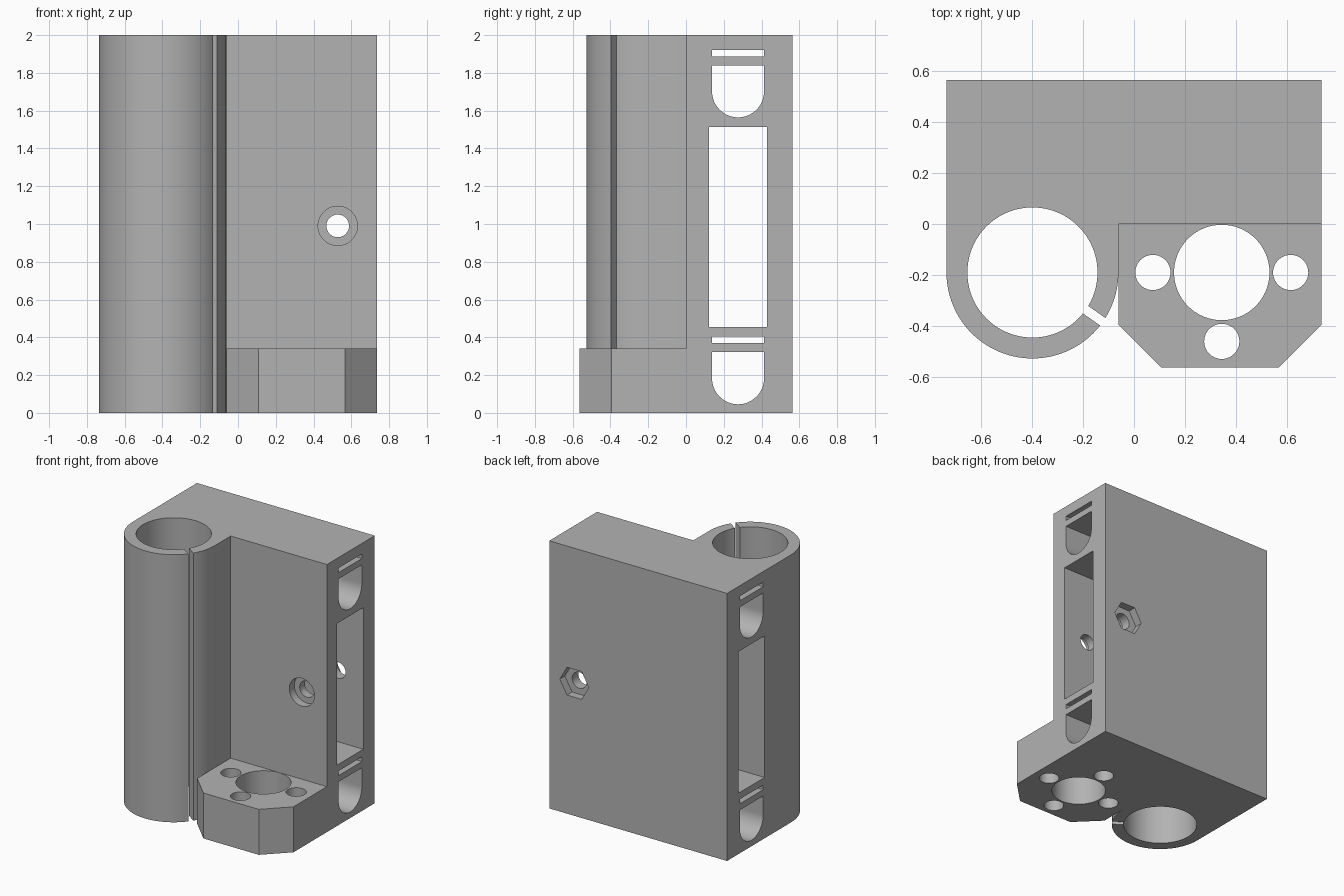
import bpy
import bmesh
from math import sin, cos, pi, radians
from mathutils import Matrix, Vector

cube = bpy.data.objects.get("Cube")
if cube:
    bpy.data.objects.remove(cube, do_unlink=True)

grey = bpy.data.materials.new("light_grey")
grey.use_nodes = True
colour = (0.45, 0.45, 0.45, 1)
grey.diffuse_color = colour
grey.node_tree.nodes["Principled BSDF"].inputs["Base Color"].default_value = colour

# Axis frames: a profile is drawn in the first two axes and extruded along the third
FRAMES = {
    "z": Matrix(((1, 0, 0), (0, 1, 0), (0, 0, 1))),
    "x": Matrix(((0, 0, 1), (1, 0, 0), (0, 1, 0))),
    "y": Matrix(((1, 0, 0), (0, 0, 1), (0, 1, 0))),
}


def prism(name, points, low, high, axis="z"):
    """Extrude a 2D outline along an axis."""
    frame = FRAMES[axis]
    bm = bmesh.new()
    face = bm.faces.new([bm.verts.new(frame @ Vector((u, v, low))) for u, v in points])
    extruded = bmesh.ops.extrude_face_region(bm, geom=[face])["geom"]
    moved = [g for g in extruded if isinstance(g, bmesh.types.BMVert)]
    bmesh.ops.translate(bm, verts=moved, vec=frame @ Vector((0, 0, high - low)))
    bmesh.ops.recalc_face_normals(bm, faces=bm.faces)
    mesh = bpy.data.meshes.new(name)
    bm.to_mesh(mesh)
    bm.free()
    mesh.materials.append(grey)
    obj = bpy.data.objects.new(name, mesh)
    bpy.context.collection.objects.link(obj)
    return obj


def arc(cx, cy, r, start, end, steps=48):
    angles = [radians(start + (end - start) * i / steps) for i in range(steps + 1)]
    return [(cx + r * cos(a), cy + r * sin(a)) for a in angles]


def circle(cx, cy, r, sides=64):
    return [(cx + r * cos(2 * pi * i / sides), cy + r * sin(2 * pi * i / sides))
            for i in range(sides)]


def rect(u0, u1, v0, v1):
    return [(u0, v0), (u1, v0), (u1, v1), (u0, v1)]


def combine(target, other, operation):
    """Apply a boolean and discard the helper."""
    other.hide_render = True
    mod = target.modifiers.new("boolean", "BOOLEAN")
    mod.operation = operation
    mod.solver = "EXACT"
    mod.object = other
    graph = bpy.context.evaluated_depsgraph_get()
    result = bpy.data.meshes.new_from_object(target.evaluated_get(graph))
    target.modifiers.clear()
    target.data = result
    bpy.data.objects.remove(other, do_unlink=True)


def cut(points, low, high, axis):
    combine(carriage, prism("cutter", points, low, high, axis), "DIFFERENCE")


W, BACK = 0.735, 0.565
RX, RY, R = -0.398, -0.19, 0.337

# Main block with the round rod sleeve
outline = [(-W, BACK)] + arc(RX, RY, R, 180, 360, 64) + [(RX + R, 0), (W, 0), (W, BACK)]
outline[1] = (-W, RY)
carriage = prism("carriage_body", outline, 0, 2)

# Nut flange with chamfered front corners, overlapping the block
flange = prism("nut_flange", [
    (-0.061, -0.395), (0.108, -0.563), (0.566, -0.563), (W, -0.395),
    (W, 0.06), (-0.1, 0.06), (-0.1, -0.12), (-0.061, -0.19)], 0, 0.34)
combine(carriage, flange, "UNION")

# Rod bore and clamping slit
cut(circle(RX, RY, 0.255, 96), -0.1, 2.1, "z")
direction = Vector((cos(radians(-35)), sin(radians(-35))))
side = Vector((-direction.y, direction.x)) * 0.018
centre = Vector((RX, RY))
inner, outer = centre + direction * 0.2, centre + direction * 0.38
cut([inner - side, outer - side, outer + side, inner + side], -0.1, 2.1, "z")

# Lead nut hole and its four screw holes
NX, NY = 0.344, -0.19
cut(circle(NX, NY, 0.187), -0.1, 0.5 if NY > 0 else 0.4, "z")
for dx, dy in ((-0.27, 0), (0.27, 0), (0, -0.27), (0, 0.27)):
    cut(circle(NX + dx, NY + dy, 0.069, 40), -0.1, 0.341, "z")

# Side window and belt slots running across the block
cut(rect(0.122, 0.43, 0.455, 1.513), -1, 1, "x")
for flat, centre_z, slot in ((1.84, 1.702, 1.887), (0.323, 0.183, 0.37)):
    cut([(0.413, flat), (0.138, flat)] + arc(0.2755, centre_z, 0.1375, 180, 360, 32),
        -1, 1, "x")
    cut(rect(0.138, 0.413, slot, slot + 0.034), -1, 1, "x")

# Clamp screw hole, front counterbore and hexagonal nut pocket
SX, SZ = 0.528, 0.99
cut(circle(SX, SZ, 0.06, 40), -0.1, 0.7, "y")
cut(circle(SX, SZ, 0.104, 48), -0.1, 0.06, "y")
cut(circle(SX, SZ, 0.12, 6), 0.505, 0.7, "y")

# Smooth the round walls, keep hard edges
carriage.data.polygons.foreach_set("use_smooth", [True] * len(carriage.data.polygons))
carriage.data.set_sharp_from_angle(angle=radians(30))
